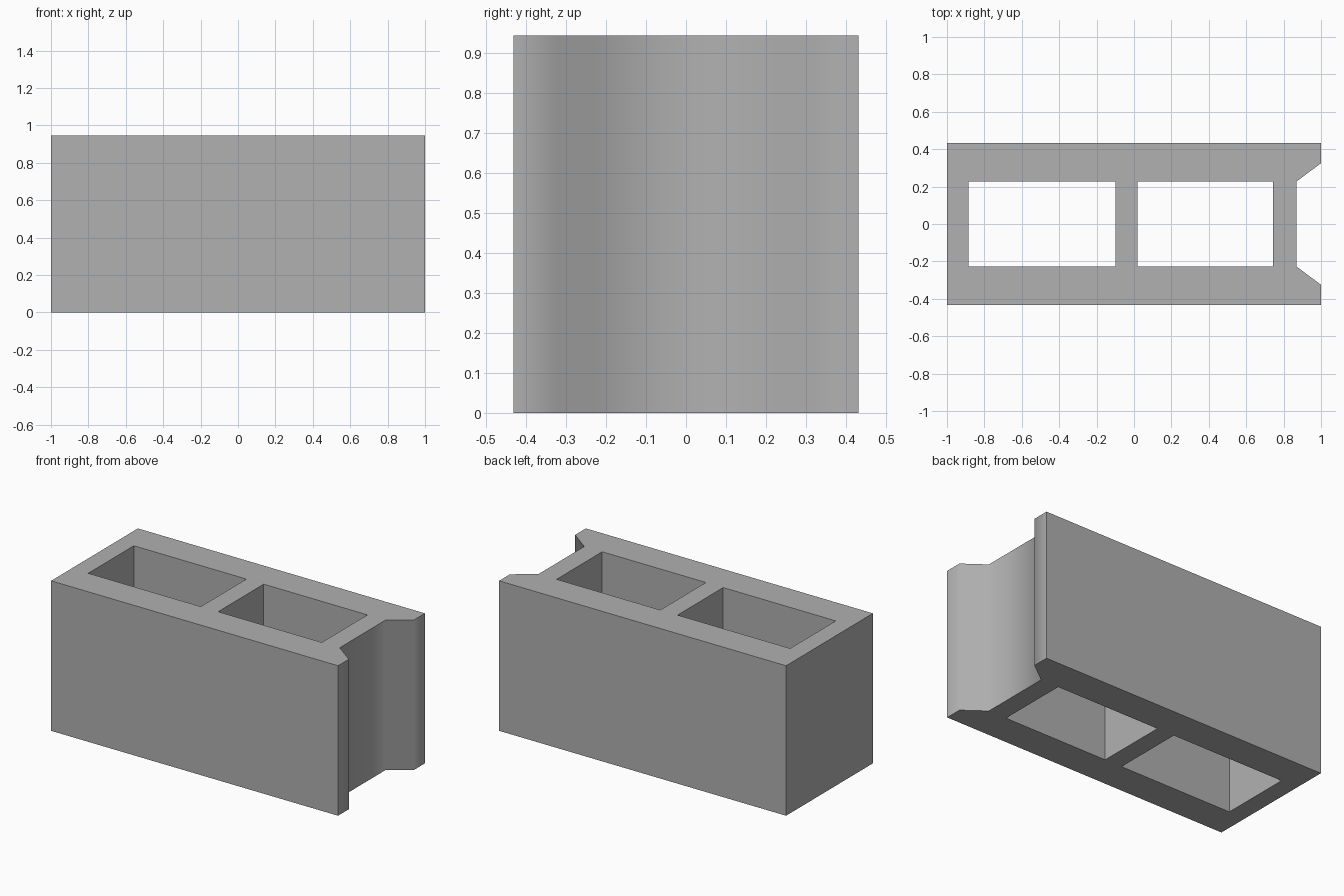
import bpy
import bmesh
import math
from mathutils import Vector

if "Cube" in bpy.data.objects:
    bpy.data.objects.remove(bpy.data.objects["Cube"])

HEIGHT = 0.945
HALF_DEPTH = 0.432
CORE = 0.227      # half depth of the hollow cores
LIP = 0.325       # half width of the end notch at its mouth


def rectangle(x0, x1, half):
    return [(x0, -half), (x1, -half), (x1, half), (x0, half)]


# Plan outline: plain left end, notched right end (mirrored about y = 0)
lower = [(-1, -HALF_DEPTH), (1, -HALF_DEPTH), (1, -LIP), (0.868, -CORE)]
outline = lower + [(x, -y) for x, y in reversed(lower)]
loops = [outline, rectangle(-0.885, -0.10, CORE), rectangle(0.02, 0.743, CORE)]

bm = bmesh.new()
edges = []
for loop in loops:
    verts = [bm.verts.new((x, y, 0)) for x, y in loop]
    edges += [bm.edges.new((v, verts[(i + 1) % len(verts)])) for i, v in enumerate(verts)]

# Fill around the two cores, then raise to a solid
bmesh.ops.triangle_fill(bm, edges=edges, use_beauty=True, normal=Vector((0, 0, 1)))
raised = bmesh.ops.extrude_face_region(bm, geom=bm.faces[:])
top = [g for g in raised["geom"] if isinstance(g, bmesh.types.BMVert)]
bmesh.ops.translate(bm, verts=top, vec=(0, 0, HEIGHT))
bmesh.ops.recalc_face_normals(bm, faces=bm.faces[:])

mesh = bpy.data.meshes.new("hollow_block")
bm.to_mesh(mesh)
bm.free()
block = bpy.data.objects.new("hollow_block", mesh)
bpy.context.collection.objects.link(block)

# Dark concrete grey
concrete = bpy.data.materials.new("concrete")
concrete.diffuse_color = (0.44, 0.44, 0.44, 1)
concrete.use_nodes = True
concrete.node_tree.nodes["Principled BSDF"].inputs["Base Color"].default_value = concrete.diffuse_color
mesh.materials.append(concrete)

# Soft shading across the notch, crisp right-angle edges
bpy.context.view_layer.objects.active = block
block.select_set(True)
bpy.ops.object.shade_smooth_by_angle(angle=math.radians(60))
